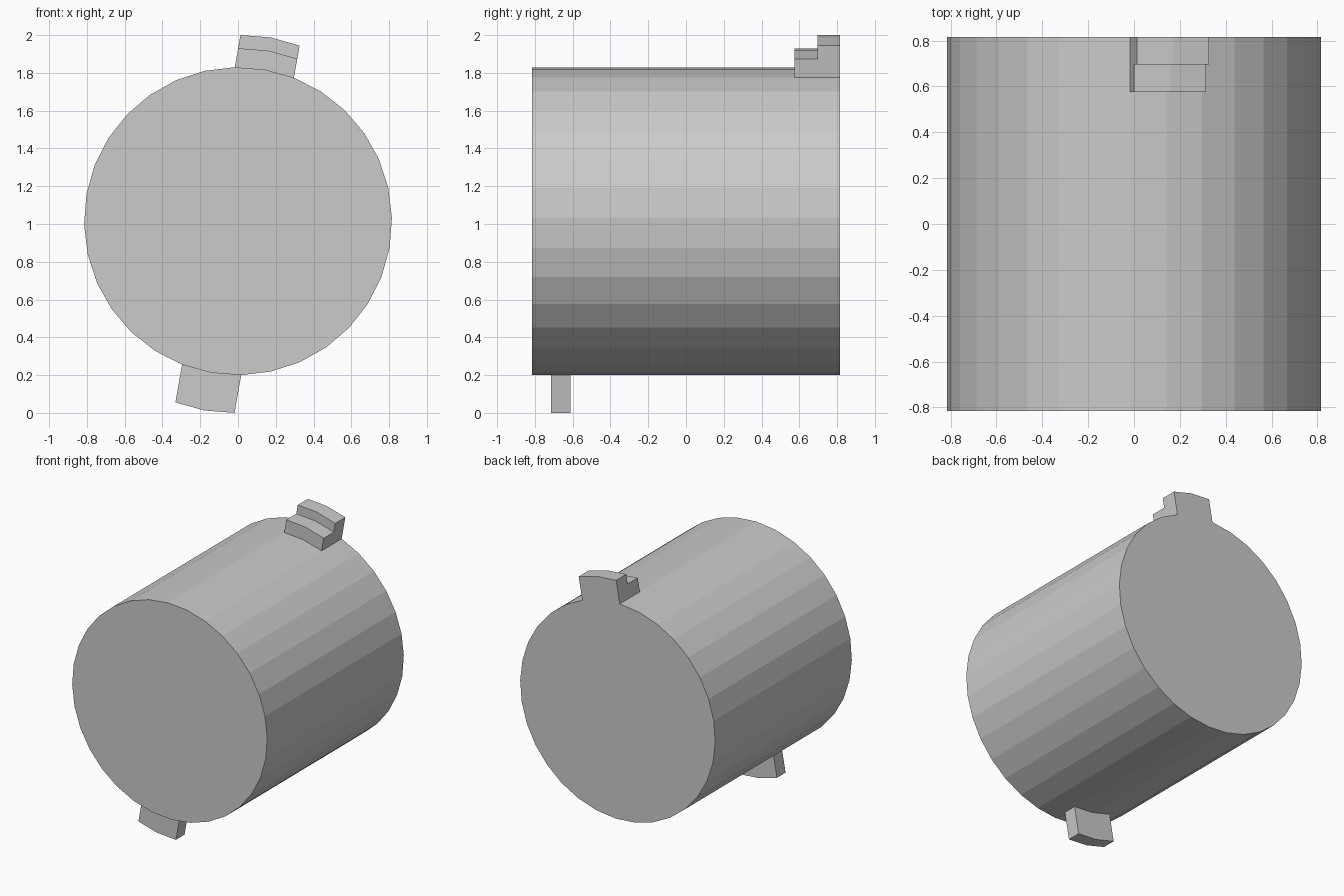
import bpy
from math import sin, cos, radians

if "Cube" in bpy.data.objects:
    bpy.data.objects.remove(bpy.data.objects["Cube"])

R, CZ, HALF = 0.815, 1.015, 0.815   # drum radius, axis height, half length
SIDES, TURN = 32, 1.2               # facets and slight roll in degrees


def rim(k):
    a = radians(TURN + 360 / SIDES * k)
    return (R * cos(a), CZ + R * sin(a))


def prism(name, profile, y0, y1):
    """Extrude a counter-clockwise x/z profile (seen from the front) along y."""
    n = len(profile)
    verts = [(x, y, z) for y in (y0, y1) for x, z in profile]
    faces = [tuple(range(n)), tuple(reversed(range(n, 2 * n)))]
    faces += [(i, i + n, (i + 1) % n + n, (i + 1) % n) for i in range(n)]
    mesh = bpy.data.meshes.new(name)
    mesh.from_pydata(verts, [], faces)
    obj = bpy.data.objects.new(name, mesh)
    bpy.context.collection.objects.link(obj)
    return obj


def tab_profile(k, height):
    """Two drum facets around rim point k, pushed straight outwards."""
    a = radians(TURN + 360 / SIDES * k)
    dx, dz = height * cos(a), height * sin(a)
    base = [rim(k + i) for i in (-1, 0, 1)]
    return [(x + dx, z + dz) for x, z in base] + base[::-1]


# Main drum lying along y
prism("drum", [rim(k) for k in range(SIDES)], -HALF, HALF)

# Stepped tab on top at the back
prism("upper_tab_low_step", tab_profile(7, 0.102), 0.575, 0.695)
prism("upper_tab_high_step", tab_profile(7, 0.173), 0.695, HALF)

# Plain tab underneath near the front
prism("lower_tab", tab_profile(23, 0.203), -0.715, -0.612)
